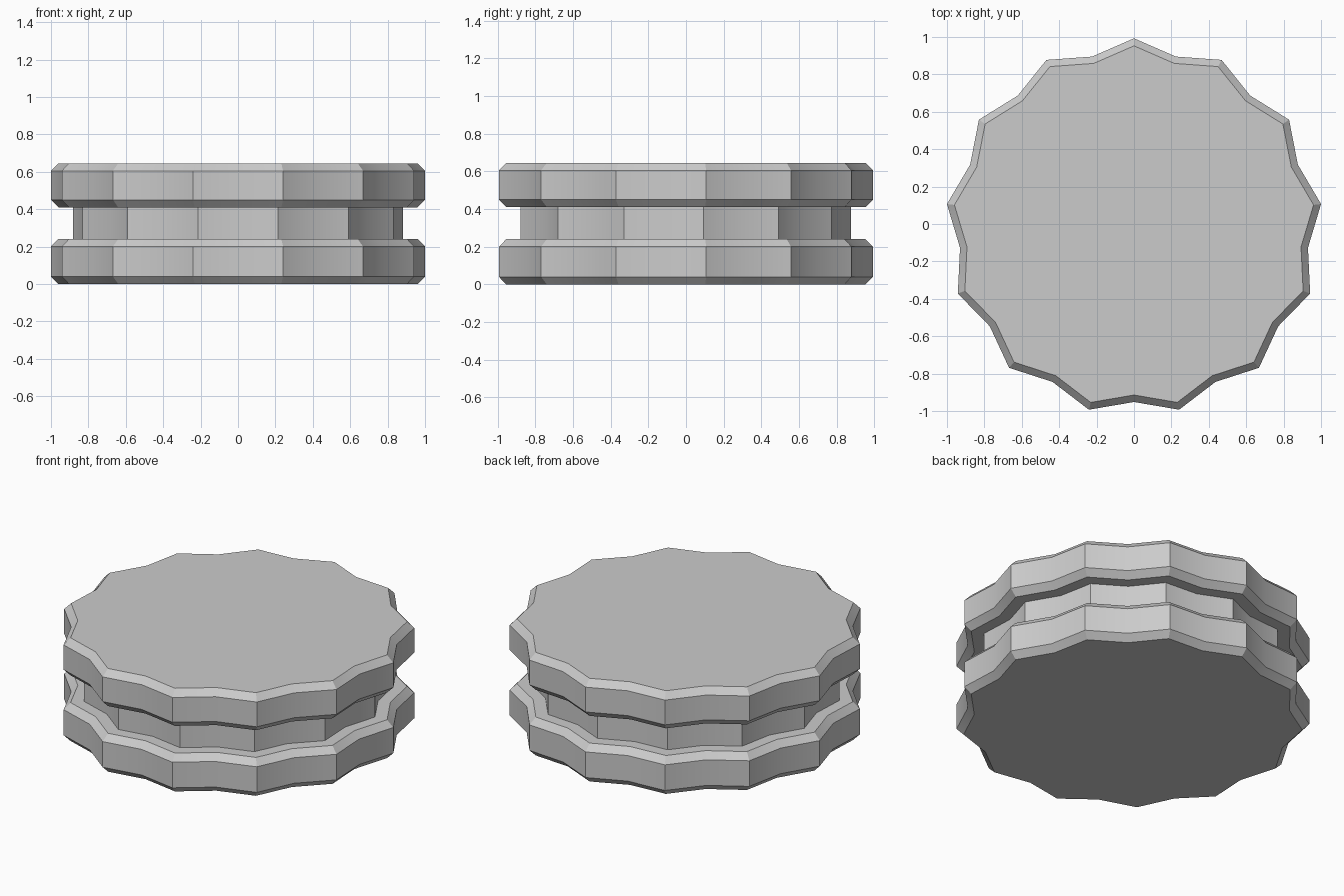
import bpy, bmesh, math

cube = bpy.data.objects.get("Cube")
if cube:
    bpy.data.objects.remove(cube, do_unlink=True)

LOBES = 13
TIP, VALLEY = 1.0074, 0.937
SHIFT = -0.0147  # centres the odd-lobed outline on y

grey = bpy.data.materials.new("plain grey")
grey.use_nodes = True
colour = (0.6, 0.6, 0.6, 1)
grey.diffuse_color = colour
grey.node_tree.nodes["Principled BSDF"].inputs["Base Color"].default_value = colour


def scalloped_ring(bm, scale, z):
    """Closed outline of alternating tips and valleys, first tip at the back."""
    ring = []
    for i in range(2 * LOBES):
        a = math.pi * i / LOBES
        r = scale * (VALLEY if i % 2 else TIP)
        ring.append(bm.verts.new((-r * math.sin(a), r * math.cos(a) + SHIFT, z)))
    return ring


# Spool side profile from bottom to top: (outline scale, height)
bevel, core = 0.96, 0.883
profile = [(bevel, 0), (1, 0.04), (1, 0.2), (bevel, 0.24), (core, 0.24),
           (core, 0.41), (bevel, 0.41), (1, 0.45), (1, 0.605), (bevel, 0.645)]

bm = bmesh.new()
rings = [scalloped_ring(bm, s, z) for s, z in profile]
for low, high in zip(rings, rings[1:]):
    for i in range(len(low)):
        j = (i + 1) % len(low)
        bm.faces.new((low[i], low[j], high[j], high[i]))
# End caps
bm.faces.new(rings[0][::-1])
bm.faces.new(rings[-1])
bmesh.ops.recalc_face_normals(bm, faces=bm.faces)

mesh = bpy.data.meshes.new("scalloped_spool")
bm.to_mesh(mesh)
bm.free()
mesh.materials.append(grey)
spool = bpy.data.objects.new("scalloped_spool", mesh)
bpy.context.collection.objects.link(spool)

# Smooth valleys, sharp lobe tips and bevels
bpy.ops.object.select_all(action="DESELECT")
spool.select_set(True)
bpy.context.view_layer.objects.active = spool
bpy.ops.object.shade_smooth_by_angle(angle=math.radians(30))
